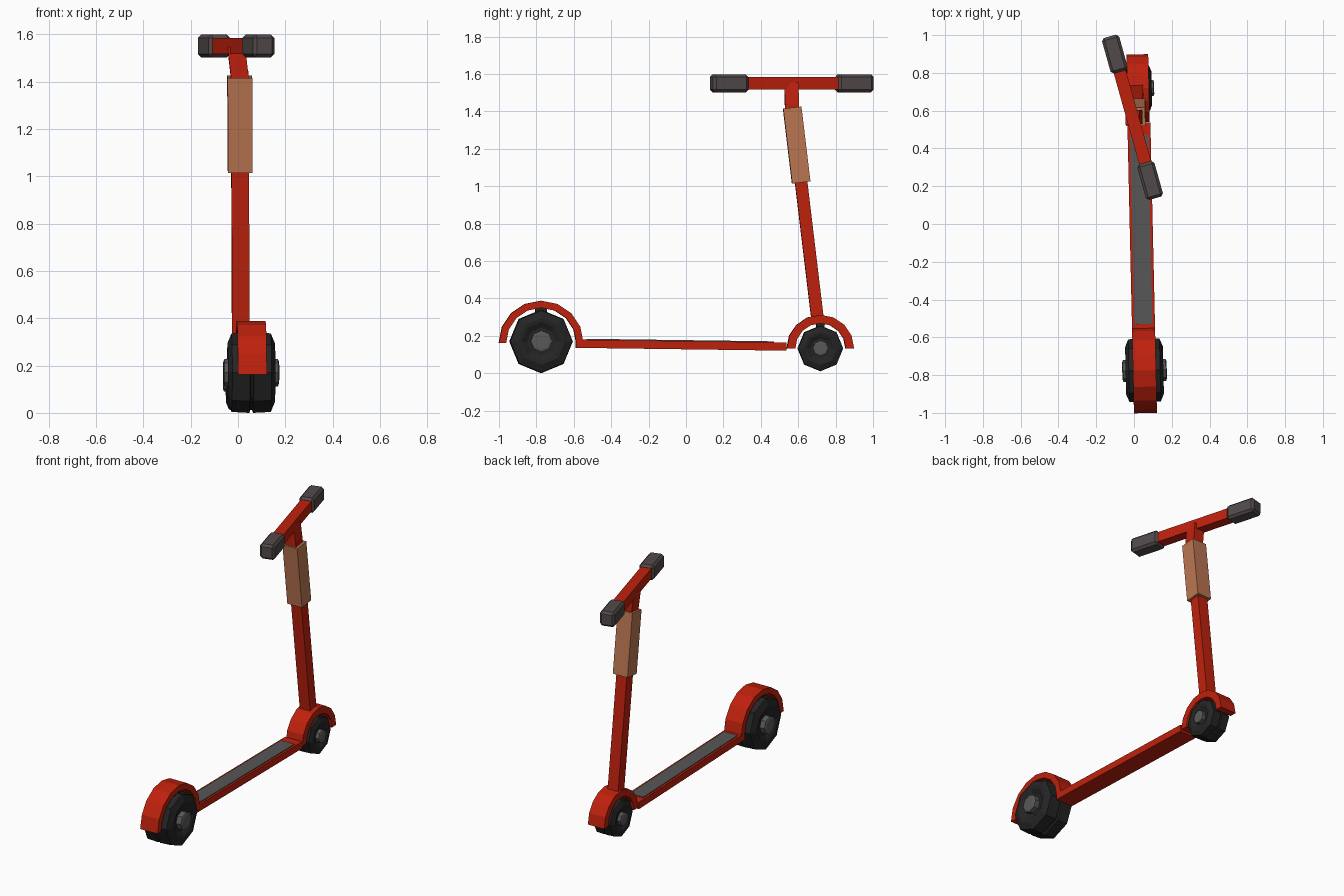
import bpy, bmesh, math
from mathutils import Vector, Matrix

cube = bpy.data.objects.get("Cube")
if cube:
    bpy.data.objects.remove(cube, do_unlink=True)


def material(name, rgb):
    m = bpy.data.materials.new(name)
    m.use_nodes = True
    m.diffuse_color = (*rgb, 1)
    m.node_tree.nodes["Principled BSDF"].inputs["Base Color"].default_value = (*rgb, 1)
    return m


RED = material("red paint", (0.52, 0.015, 0.004))
TAN = material("tan sleeve", (0.5, 0.18, 0.085))
TAPE = material("grey deck tape", (0.095, 0.095, 0.095))
RUBBER = material("black rubber", (0.018, 0.018, 0.019))
GRIP = material("dark grip", (0.085, 0.068, 0.068))
METAL = material("grey metal", (0.1, 0.1, 0.1))
YAW = math.radians(1.3)


def centre_x(y):
    # the frame runs slightly across the y axis
    return 0.038 - math.tan(YAW) * y


def finish(name, bm, mat, matrix):
    bmesh.ops.recalc_face_normals(bm, faces=bm.faces)
    mesh = bpy.data.meshes.new(name)
    bm.to_mesh(mesh)
    bm.free()
    mesh.materials.append(mat)
    ob = bpy.data.objects.new(name, mesh)
    ob.matrix_world = matrix
    bpy.context.collection.objects.link(ob)
    return ob


def beam(name, a, b, width, depth, mat, bevel=0):
    """Box running from a to b; width is sideways, depth is the other way."""
    a, b = Vector(a), Vector(b)
    axis = (b - a).normalized()
    side = Vector((math.cos(YAW), math.sin(YAW), 0))
    side = (side - axis * side.dot(axis)).normalized()
    rot = Matrix((side, axis.cross(side), axis)).transposed().to_4x4()
    bm = bmesh.new()
    bmesh.ops.create_cube(bm, size=1)
    bmesh.ops.scale(bm, vec=(width, depth, (b - a).length), verts=bm.verts)
    if bevel:
        bmesh.ops.bevel(bm, geom=bm.edges[:], offset=bevel, segments=1, affect='EDGES')
    return finish(name, bm, mat, Matrix.Translation((a + b) / 2) @ rot)


def lathe(name, profile, sides, mat, centre):
    """Revolve (x, radius) points about the axle, corner pointing down."""
    bm = bmesh.new()
    rings = []
    for i in range(sides):
        t = math.tau * i / sides
        rings.append([bm.verts.new((x, r * math.sin(t), -r * math.cos(t))) for x, r in profile])
    for i in range(sides):
        p, q = rings[i], rings[(i + 1) % sides]
        for j in range(len(profile) - 1):
            bm.faces.new((p[j], p[j + 1], q[j + 1], q[j]))
    for end in (0, -1):
        bm.faces.new([ring[end] for ring in rings])
    return finish(name, bm, mat, Matrix.Translation(centre) @ Matrix.Rotation(YAW, 4, 'Z'))


def fender(name, centre, outer, inner, width, steps=8):
    """Half ring with a rectangular section."""
    bm = bmesh.new()
    rows = []
    for i in range(steps + 1):
        t = math.pi * i / steps
        c, s = math.cos(t), math.sin(t)
        rows.append([bm.verts.new((x, r * c, r * s)) for x, r in
                     ((-width / 2, inner), (width / 2, inner),
                      (width / 2, outer), (-width / 2, outer))])
    for p, q in zip(rows, rows[1:]):
        for j in range(4):
            k = (j + 1) % 4
            bm.faces.new((p[j], p[k], q[k], q[j]))
    bm.faces.new(rows[0])
    bm.faces.new(rows[-1])
    finish(name, bm, RED, Matrix.Translation(centre) @ Matrix.Rotation(YAW, 4, 'Z'))


def mirrored(half):
    return half + [(-x, r) for x, r in reversed(half)]


# Wheels with a grooved tread, a recessed side, an axle and a fender block
TYRE = [(-0.08, 0.075), (-0.097, 0.105), (-0.1, 0.125), (-0.083, 0.166), (-0.008, 0.17), (-0.004, 0.157)]
HUB = [(-0.118, 0.045), (-0.113, 0.058), (-0.09, 0.058)]
for label, y, z, k in (("rear", -0.775, 0.17, 1.0), ("front", 0.718, 0.133, 0.72)):
    centre = Vector((centre_x(y), y, z))
    scaled = lambda pts: [(x * k, r * k) for x, r in mirrored(pts)]
    lathe(label + "_tyre", scaled(TYRE), 8, RUBBER, centre)
    lathe(label + "_hub", scaled(HUB), 8, METAL, centre)
    block = centre + Vector((0, 0, 0.13 * k))
    beam(label + "_fender_block", block, block + Vector((0, 0, 0.075 * k)), 0.1 * k, 0.06 * k, RUBBER)

fender("rear_fender", (centre_x(-0.775), -0.775, 0.162), 0.226, 0.188, 0.122)
fender("front_fender", (centre_x(0.718), 0.718, 0.132), 0.18, 0.135, 0.115)

# Deck and its tape
def deck_point(y, lift=0):
    return (centre_x(y), y, 0.15 - 0.0135 * y + lift)

beam("deck", deck_point(-0.59), deck_point(0.535), 0.122, 0.044, RED)
beam("deck_tape", deck_point(-0.53, 0.023), deck_point(0.47, 0.023), 0.096, 0.008, TAPE)


# Steering column and sleeve
def stem_point(z):
    return (0.013 - 0.004 * z, 0.738 - 0.12 * z, z)

beam("stem", stem_point(0.28), stem_point(1.44), 0.074, 0.066, RED)
beam("stem_sleeve", stem_point(1.02), stem_point(1.42), 0.104, 0.098, TAN)
beam("stem_neck", (0.008, 0.567, 1.41), (-0.008, 0.563, 1.55), 0.074, 0.075, RED)

# Handlebar with a chamfered grip at each end
bar_angle = math.radians(15.6)
bar_dir = Vector((-math.sin(bar_angle), math.cos(bar_angle), 0))
bar_mid = Vector((-0.008, 0.565, 1.55))
beam("handlebar", bar_mid - bar_dir * 0.36, bar_mid + bar_dir * 0.36, 0.066, 0.066, RED)
for label, s in (("rear", -1), ("front", 1)):
    beam(label + "_grip", bar_mid + bar_dir * s * 0.25, bar_mid + bar_dir * s * 0.445,
         0.094, 0.096, GRIP, 0.014)
